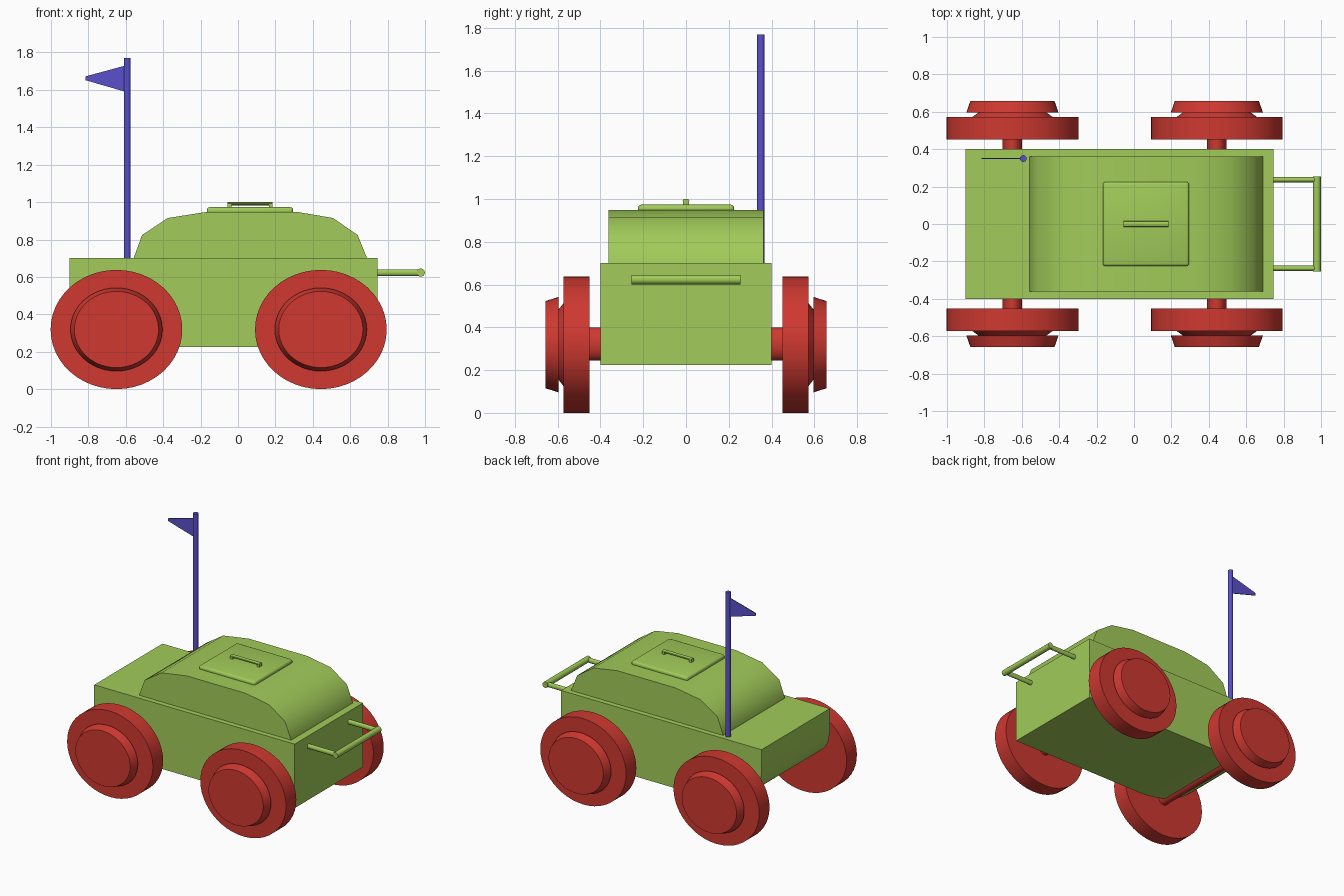
import bpy, bmesh, math
from mathutils import Matrix

if "Cube" in bpy.data.objects:
    bpy.data.objects.remove(bpy.data.objects["Cube"])


def material(name, rgb):
    m = bpy.data.materials.new(name)
    m.diffuse_color = (*rgb, 1)
    m.use_nodes = True
    m.node_tree.nodes["Principled BSDF"].inputs["Base Color"].default_value = m.diffuse_color
    return m


GREEN = material("green", (0.36, 0.60, 0.10))
RED = material("red", (0.62, 0.04, 0.03))
BLUE = material("blue", (0.10, 0.08, 0.60))


def finish(name, bm, mat, angle=30):
    bmesh.ops.recalc_face_normals(bm, faces=bm.faces)
    me = bpy.data.meshes.new(name)
    bm.to_mesh(me)
    bm.free()
    ob = bpy.data.objects.new(name, me)
    bpy.context.collection.objects.link(ob)
    me.materials.append(mat)
    bpy.ops.object.select_all(action='DESELECT')
    ob.select_set(True)
    bpy.context.view_layer.objects.active = ob
    bpy.ops.object.shade_smooth_by_angle(angle=math.radians(angle))
    return ob


def extrude_xz(name, pts, y0, y1, mat, angle=30):
    bm = bmesh.new()
    face = bm.faces.new([bm.verts.new((x, y0, z)) for x, z in pts])
    new = bmesh.ops.extrude_face_region(bm, geom=[face])["geom"]
    verts = [v for v in new if isinstance(v, bmesh.types.BMVert)]
    bmesh.ops.translate(bm, verts=verts, vec=(0, y1 - y0, 0))
    return finish(name, bm, mat, angle)


def box(name, lo, hi, mat, bevel=0):
    bm = bmesh.new()
    size = [b - a for a, b in zip(lo, hi)]
    mid = [(a + b) / 2 for a, b in zip(lo, hi)]
    bmesh.ops.create_cube(bm, size=1, matrix=Matrix.Translation(mid) @ Matrix.Diagonal((*size, 1)))
    if bevel:
        bmesh.ops.bevel(bm, geom=bm.edges[:], offset=bevel, segments=3, profile=0.5, affect='EDGES')
    return finish(name, bm, mat, 40)


def rod(name, mid, length, axis, ra, rb, mat, sides=20):
    # ra, rb: radii across the rod; rb is the vertical one for level rods
    rot = {'X': Matrix.Rotation(math.pi / 2, 4, 'Z') @ Matrix.Rotation(math.pi / 2, 4, 'X'),
           'Y': Matrix.Rotation(math.pi / 2, 4, 'X'), 'Z': Matrix.Identity(4)}[axis]
    bm = bmesh.new()
    bmesh.ops.create_cone(bm, cap_ends=True, segments=sides, radius1=1, radius2=1, depth=length,
                          matrix=Matrix.Translation(mid) @ rot @ Matrix.Diagonal((ra, rb, 1, 1)))
    return finish(name, bm, mat)


def wheel(name, x, side):
    # Turned profile (radius, y): tyre, neck, flared hub
    prof = [(0, .452), (.352, .452), (.352, .572), (.215, .572), (.18, .597),
            (.246, .597), (.225, .657), (0, .657)]
    bm = bmesh.new()
    vs = [bm.verts.new((r, y * side, 0)) for r, y in prof]
    es = [bm.edges.new(p) for p in zip(vs, vs[1:])]
    bmesh.ops.spin(bm, geom=vs + es, cent=(0, 0, 0), axis=(0, 1, 0),
                   angle=2 * math.pi, steps=48)
    bmesh.ops.remove_doubles(bm, verts=bm.verts[:], dist=1e-5)
    bmesh.ops.transform(bm, verts=bm.verts[:],
                        matrix=Matrix.Translation((x, 0, .319)) @ Matrix.Diagonal((1, 1, .905, 1)))
    finish(name, bm, RED)


# Body with swept-up rear underside
extrude_xz("body", [(.745, .225), (.745, .7), (-.9, .7), (-.9, .52), (-.885, .445), (-.855, .395),
                    (-.80, .35), (-.72, .30), (-.64, .267), (-.54, .24), (-.42, .225)],
           -.4, .4, GREEN)

# Domed cabin
extrude_xz("cabin", [(-.558, .69), (-.558, .7), (-.513, .824), (-.375, .915), (-.166, .948),
                     (.315, .948), (.508, .915), (.64, .824), (.69, .7), (.69, .69)],
           -.362, .362, GREEN, 40)

# Roof hatch and its grip
box("hatch", (-.167, -.225, .935), (.295, .225, .973), GREEN, .015)
rod("hatch_grip", (.065, 0, .992), .24, 'X', .016, .009, GREEN, 12)
for i, x in enumerate((-.045, .175)):
    box(f"hatch_grip_leg_{i}", (x - .01, -.015, .96), (x + .01, .015, .994), GREEN)

# Push handle
rod("push_bar", (.978, 0, .623), .51, 'Y', .021, .022, GREEN)
for i, y in enumerate((-.237, .237)):
    rod(f"push_bar_arm_{i}", (.855, y, .623), .25, 'X', .014, .018, GREEN)

# Flag pole and pennant
rod("flag_pole", (-.592, .35, 1.23), 1.08, 'Z', .018, .018, BLUE)
extrude_xz("flag", [(-.595, 1.732), (-.595, 1.588), (-.816, 1.652), (-.816, 1.672)],
           .347, .353, BLUE)

# Axles and wheels
for end, x in (("rear", -.65), ("front", .443)):
    rod(f"{end}_axle", (x, 0, .322), .93, 'Y', .052, .077, RED, 32)
    for label, side in (("right", -1), ("left", 1)):
        wheel(f"{end}_{label}_wheel", x, side)
